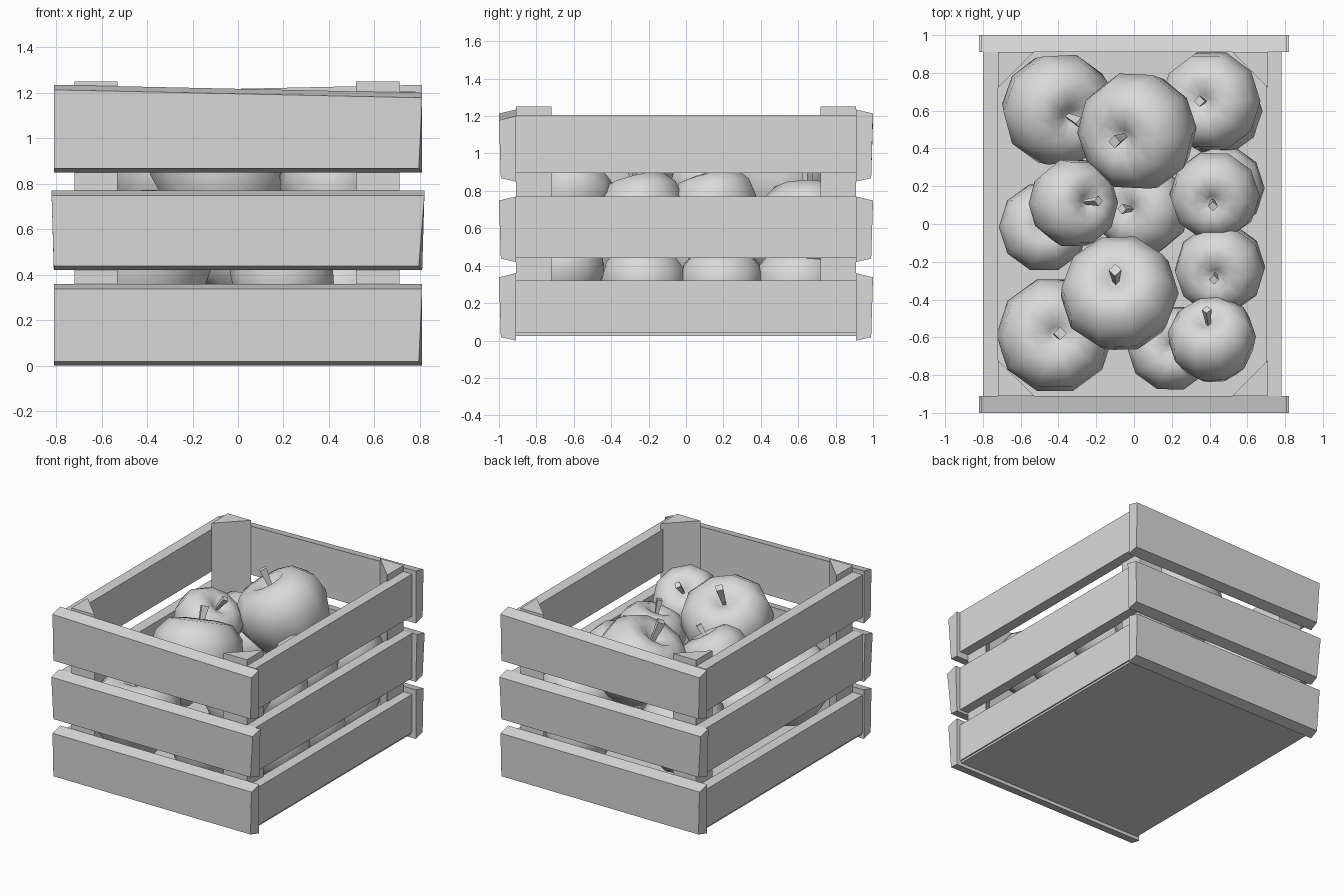
import bpy, bmesh, math
from mathutils import Vector, Matrix

old = bpy.data.objects.get("Cube")
if old:
    bpy.data.objects.remove(old, do_unlink=True)

SHADE = (0.7, 0.7, 0.7, 1)
grey = bpy.data.materials.new("light_grey")
grey.use_nodes = True
grey.diffuse_color = SHADE
grey.node_tree.nodes["Principled BSDF"].inputs["Base Color"].default_value = SHADE


def finish(bm, name, smooth=False):
    bmesh.ops.recalc_face_normals(bm, faces=bm.faces)
    mesh = bpy.data.meshes.new(name)
    bm.to_mesh(mesh)
    bm.free()
    mesh.materials.append(grey)
    for p in mesh.polygons:
        p.use_smooth = smooth
    ob = bpy.data.objects.new(name, mesh)
    bpy.context.collection.objects.link(ob)


def box(name, lo, hi):
    bm = bmesh.new()
    lo, hi = Vector(lo), Vector(hi)
    bmesh.ops.create_cube(bm, size=1, matrix=Matrix.Translation((lo + hi) / 2) @ Matrix.Diagonal((*(hi - lo), 1)))
    finish(bm, name)


def end_plank(name, z0, z1, slope, flare, turn):
    """Plank with a narrower outer face, its top edge falling along its length."""
    bm = bmesh.new()
    bmesh.ops.create_cube(bm, size=2)
    for v in bm.verts:
        outer, top, far = v.co.y < 0, v.co.z > 0, v.co.x > 0
        x = (0.795 if outer and not top else 0.81) if far else -0.81
        x *= 1 + flare * top
        y = (-1.0 if top else -0.99) if outer else -0.91
        z = z1 - slope * far if top else z0
        if outer:
            z += -0.022 if top else 0.018
        v.co = (x, y, z)
    bm.transform(Matrix.Rotation(turn, 4, 'Z'))
    finish(bm, name)


# Slatted walls
LEVELS = [("lower", 0.0, 0.36, 0.0, 0.0), ("middle", 0.42, 0.77, 0.0, 0.012), ("upper", 0.85, 1.235, 0.035, 0.0)]
for label, *shape in LEVELS:
    end_plank("front_plank_" + label, *shape, 0)
    end_plank("back_plank_" + label, *shape, math.pi)
for label, z0, z1 in [("lower", 0.04, 0.32), ("middle", 0.44, 0.77), ("upper", 0.895, 1.205)]:
    box("left_plank_" + label, (0.70, -0.91, z0), (0.78, 0.91, z1))
    box("right_plank_" + label, (-0.80, -0.91, z0), (-0.72, 0.91, z1))

# Floor board
box("floor_board", (-0.79, -0.91, 0.025), (0.77, 0.91, 0.055))

# Triangular corner posts
for sx, side in ((1, "left"), (-1, "right")):
    for sy, end in ((1, "back"), (-1, "front")):
        bm = bmesh.new()
        x, y = sx * 0.715 - 0.005, sy * 0.91
        base = bm.faces.new([bm.verts.new(p) for p in
                             ((x, y, 0.05), (x - sx * 0.19, y, 0.05), (x, y - sy * 0.19, 0.05))])
        top = bmesh.ops.extrude_face_region(bm, geom=[base])["geom"]
        bmesh.ops.translate(bm, vec=(0, 0, 1.2), verts=[g for g in top if isinstance(g, bmesh.types.BMVert)])
        finish(bm, f"corner_post_{end}_{side}")

# Half profile of the fruit, unit radius, bottom dimple to top dimple
PROFILE = [(0.0, -0.74), (0.22, -0.86), (0.52, -0.76), (0.83, -0.38), (1.0, 0.12),
           (0.93, 0.52), (0.68, 0.8), (0.38, 0.85), (0.12, 0.7), (0.0, 0.62)]
SIDES = 10


def apple(index, x, y, z, r, lean):
    axis = Vector((*lean, 1)).normalized()
    place = (Matrix.Translation((x, y, z)) @ Vector((0, 0, 1)).rotation_difference(axis).to_matrix().to_4x4()
             @ Matrix.Scale(r, 4))
    bm = bmesh.new()
    verts = [bm.verts.new((a, 0, h)) for a, h in PROFILE]
    edges = [bm.edges.new(pair) for pair in zip(verts, verts[1:])]
    bmesh.ops.spin(bm, geom=verts + edges, cent=(0, 0, 0), axis=(0, 0, 1),
                   angle=math.tau, steps=SIDES, use_duplicate=False)
    bmesh.ops.remove_doubles(bm, verts=bm.verts, dist=0.001)
    bm.transform(place)
    finish(bm, f"apple_{index}", smooth=True)
    # Square stem, wider and bent at its tip
    bm = bmesh.new()
    bmesh.ops.create_cone(bm, cap_ends=True, segments=4, radius1=0.05, radius2=0.11, depth=0.54,
                          matrix=Matrix.Translation((0, 0, 0.87)))
    for v in bm.verts:
        if v.co.z > 1:
            v.co.x += 0.06
    bm.transform(place)
    finish(bm, f"stem_{index}")


# Heaped fruit: position, radius, lean of the stem
APPLES = [
    (-0.42, 0.62, 0.52, 0.305, (0.4, -0.28)), (0.04, 0.50, 0.86, 0.32, (-0.5, -0.2)),
    (0.42, 0.65, 0.60, 0.27, (-0.3, 0.0)), (-0.34, 0.11, 0.84, 0.24, (0.6, 0.05)),
    (-0.48, -0.02, 0.48, 0.24, (0.1, 0.1)), (0.07, 0.08, 0.48, 0.25, (-0.6, 0.0)),
    (0.43, 0.16, 0.69, 0.24, (-0.1, -0.25)), (0.46, -0.23, 0.67, 0.24, (-0.2, -0.25)),
    (-0.07, -0.39, 0.85, 0.315, (-0.15, 0.45)), (-0.42, -0.59, 0.42, 0.31, (0.03, 0.03)),
    (0.42, -0.63, 0.79, 0.235, (-0.25, 0.9)), (0.19, -0.66, 0.36, 0.23, (0.1, 0.1)),
    (0.46, -0.23, 0.28, 0.235, (0.0, 0.1)), (0.46, 0.19, 0.28, 0.23, (0.1, 0.0)),
    (0.44, 0.6, 0.27, 0.24, (0.0, 0.0)),
]
for i, item in enumerate(APPLES, 1):
    apple(i, *item)
